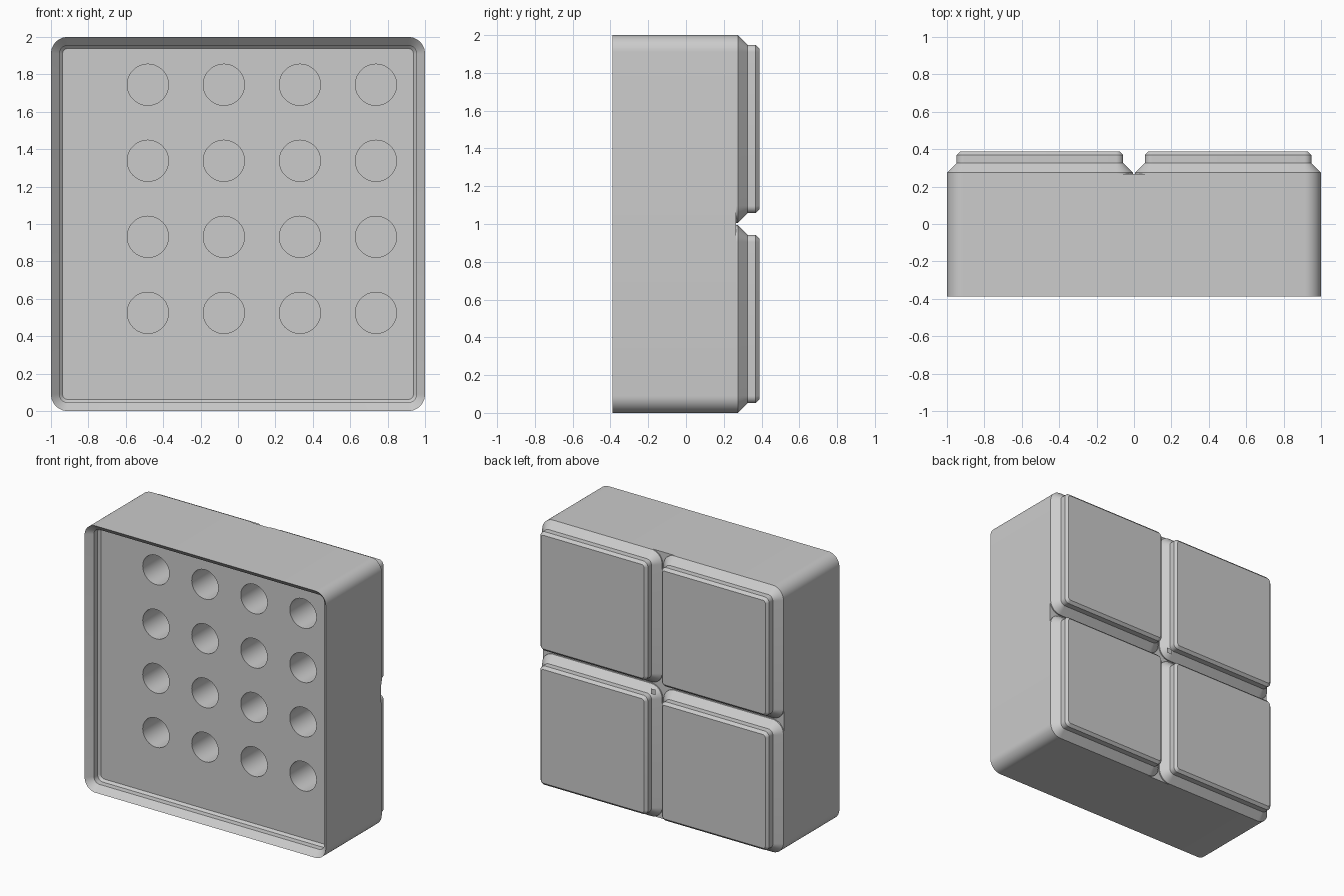
import bpy, bmesh, math
from mathutils import Matrix

if "Cube" in bpy.data.objects:
    bpy.data.objects.remove(bpy.data.objects["Cube"])

BACK, FRONT = 0.388, -0.388      # feet tips / lip edge along y
SEAT = 0.266                     # where the feet meet the body


def ring(bm, y, half, r, cx=0, cz=1, seg=10):
    """Rounded square of vertices in the xz plane."""
    verts = []
    for k in range(4):
        for i in range(seg + 1):
            a = math.pi / 2 * (k + i / seg)
            sx = 1 if k in (0, 3) else -1
            sz = 1 if k in (0, 1) else -1
            verts.append(bm.verts.new((cx + sx * (half - r) + r * math.cos(a), y,
                                       cz + sz * (half - r) + r * math.sin(a))))
    return verts


def loft(name, sections, cx=0, cz=1, cap_last=True):
    """Skin a stack of (y, half size, corner radius) sections."""
    bm = bmesh.new()
    rings = [ring(bm, *s, cx, cz) for s in sections]
    for a, b in zip(rings, rings[1:]):
        for i in range(len(a)):
            j = (i + 1) % len(a)
            bm.faces.new((a[i], a[j], b[j], b[i]))
    bm.faces.new(rings[0])
    if cap_last:
        bm.faces.new(rings[-1])
    bmesh.ops.recalc_face_normals(bm, faces=bm.faces)
    return finish(name, bm)


def finish(name, bm):
    mesh = bpy.data.meshes.new(name)
    bm.to_mesh(mesh)
    bm.free()
    obj = bpy.data.objects.new(name, mesh)
    bpy.context.collection.objects.link(obj)
    return obj


def select(obj):
    bpy.ops.object.select_all(action='DESELECT')
    obj.select_set(True)
    bpy.context.view_layer.objects.active = obj


def smooth(obj):
    select(obj)
    bpy.ops.object.shade_smooth_by_angle(angle=math.radians(30))


# Body: outer wall, stacking lip, then the recessed floor
FLOOR = FRONT + 0.105
body = loft("bin_body", [
    (SEAT, 1.0, 0.09), (FRONT, 1.0, 0.09),
    (FRONT + 0.0455, 0.9545, 0.045), (FRONT + 0.0885, 0.9545, 0.045),
    (FLOOR, 0.938, 0.028)])

# Sixteen round pockets cut into the floor
bm = bmesh.new()
depth = 0.5
for i in range(4):
    for j in range(4):
        place = Matrix.Translation((-0.482 + 0.4065 * i, FLOOR + depth / 2 - 0.01,
                                    0.525 + 0.4065 * j))
        bmesh.ops.create_cone(bm, cap_ends=True, segments=48, radius1=0.11,
                              radius2=0.11, depth=depth + 0.02,
                              matrix=place @ Matrix.Rotation(math.pi / 2, 4, 'X'))
cutter = finish("pocket_cutter", bm)
cutter.hide_render = True
cut = body.modifiers.new("pockets", 'BOOLEAN')
cut.operation = 'DIFFERENCE'
cut.solver = 'EXACT'
cut.object = cutter
select(body)
bpy.ops.object.modifier_apply(modifier=cut.name)
bpy.data.objects.remove(cutter)
smooth(body)

# Four stepped feet on the back, open where they join the body
for sx, side in ((-1, "left"), (1, "right")):
    for sz, level in ((-1, "lower"), (1, "upper")):
        foot = loft(f"foot_{level}_{side}", [
            (BACK, 0.426, 0.019), (BACK - 0.019, 0.4455, 0.0385),
            (BACK - 0.062, 0.4455, 0.0385), (BACK - 0.1135, 0.497, 0.09),
            (SEAT, 0.497, 0.09)], sx * 0.503, 1 + sz * 0.503, cap_last=False)
        smooth(foot)

# Tiny flat square level with the feet at the crossing of the grooves
bm = bmesh.new()
bmesh.ops.create_grid(bm, x_segments=1, y_segments=1, size=0.02,
                      matrix=Matrix.Translation((0, BACK, 1)) @ Matrix.Rotation(-math.pi / 2, 4, 'X'))
finish("centre_square", bm)
